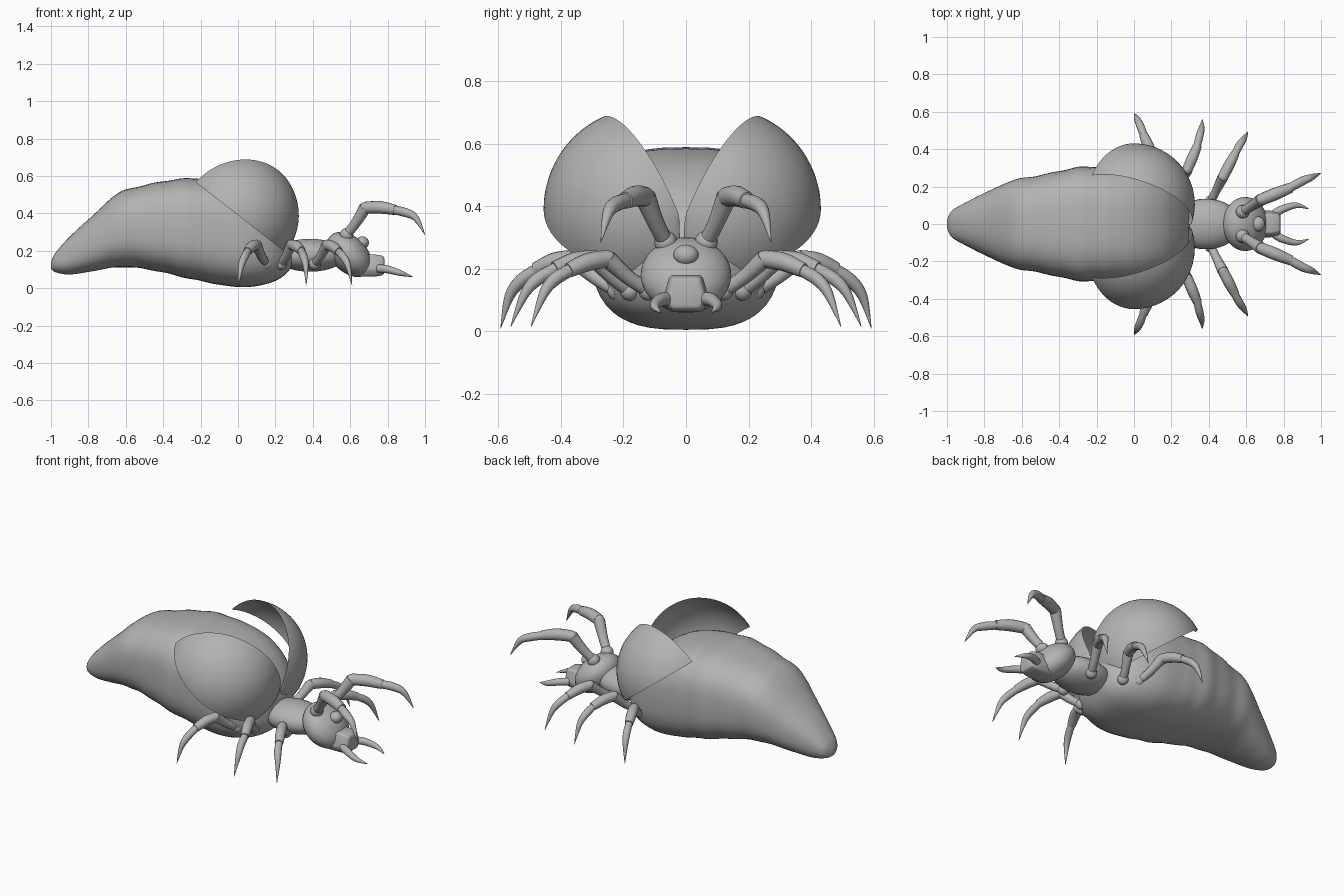
import bpy, bmesh, math
from mathutils import Vector, Matrix

cube = bpy.data.objects.get("Cube")
if cube:
    bpy.data.objects.remove(cube, do_unlink=True)

GREY = (0.45, 0.45, 0.45, 1)
mat = bpy.data.materials.new("plain grey")
mat.use_nodes = True
mat.diffuse_color = GREY
mat.node_tree.nodes["Principled BSDF"].inputs["Base Color"].default_value = GREY


def finish(bm, name, fix=True):
    """Turn a bmesh into a smooth grey object."""
    if fix:
        bmesh.ops.recalc_face_normals(bm, faces=bm.faces)
    mesh = bpy.data.meshes.new(name)
    bm.to_mesh(mesh)
    bm.free()
    mesh.materials.append(mat)
    ob = bpy.data.objects.new(name, mesh)
    bpy.context.collection.objects.link(ob)
    bpy.ops.object.select_all(action='DESELECT')
    ob.select_set(True)
    bpy.context.view_layer.objects.active = ob
    bpy.ops.object.shade_smooth_by_angle(angle=math.radians(50))


def skin(bm, rows, closed=True):
    """Bridge rows of points, capping the ends of closed rows."""
    vs = [[bm.verts.new(p) for p in row] for row in rows]
    n = len(vs[0])
    for a, b in zip(vs, vs[1:]):
        for i in range(n if closed else n - 1):
            j = (i + 1) % n
            bm.faces.new((a[i], a[j], b[j], b[i]))
    if closed:
        bm.faces.new(vs[0][::-1])
        bm.faces.new(vs[-1])


def spline(pts, t):
    """Catmull-Rom sample of a list of tuples, t from 0 to 1."""
    s = t * (len(pts) - 1)
    i = min(int(s), len(pts) - 2)
    f = s - i
    p = [Vector(pts[max(0, min(len(pts) - 1, i + k))]) for k in (-1, 0, 1, 2)]
    return 0.5 * (2 * p[1] + (p[2] - p[0]) * f + (2 * p[0] - 5 * p[1] + 4 * p[2] - p[3]) * f ** 2
                  + (3 * p[1] - p[0] - 3 * p[2] + p[3]) * f ** 3)


def tube(bm, pts, radii, steps=12, sides=14):
    """Round tapered tube through points."""
    rows = []
    for k in range(steps + 1):
        t = k / steps
        c = spline(pts, t)
        r = max(0.001, spline([(q, 0, 0) for q in radii], t).x)
        d = (spline(pts, min(1, t + 0.02)) - spline(pts, max(0, t - 0.02))).normalized()
        u = d.cross(Vector((0.3, 0.2, 0.93))).normalized()
        v = d.cross(u)
        rows.append([c + r * (math.cos(a) * u + math.sin(a) * v)
                     for a in (2 * math.pi * i / sides for i in range(sides))])
    skin(bm, rows)


def ball(bm, c, size, segs=32, tilt=0):
    new = bmesh.ops.create_uvsphere(bm, u_segments=segs, v_segments=segs // 2, radius=1)["verts"]
    bmesh.ops.scale(bm, vec=size, verts=new)
    bmesh.ops.rotate(bm, matrix=Matrix.Rotation(math.radians(tilt), 3, 'Y'), verts=new)
    bmesh.ops.translate(bm, vec=c, verts=new)


def ellipsoid(name, c, size, tilt=0):
    bm = bmesh.new()
    ball(bm, c, size, tilt=tilt)
    finish(bm, name)


# Abdomen: stations of x, bottom, top and half width
stations = [(-1, .105, .14, .02), (-.975, .085, .19, .07), (-.9, .073, .275, .115),
            (-.78, .09, .385, .175), (-.64, .112, .508, .235), (-.48, .1, .555, .265),
            (-.3, .06, .585, .303), (-.12, .022, .58, .305), (.03, .005, .545, .3),
            (.15, .022, .475, .265), (.23, .055, .39, .205), (.285, .11, .3, .12),
            (.3, .16, .24, .04)]
rows = []
for k in range(97):
    x, lo, hi, w = spline(stations, k / 96)
    # faint ring steps on the middle, fading toward both ends
    fade = max(0, min(1, (x + .75) * 6, (-.08 - x) * 6))
    ring = 1 + .009 * fade * math.sin(2 * math.pi * x / .165)
    # round tail, squarer section further forward
    power = .9 - .2 * max(0, min(1, (x + 1) / .6))
    mid, h = (lo + hi) / 2, (hi - lo) / 2 * ring
    row = []
    for i in range(48):
        a = 2 * math.pi * i / 48
        c, s = math.cos(a), math.sin(a)
        row.append((x, w * ring * math.copysign(abs(c) ** power, c),
                    mid + h * math.copysign(abs(s) ** power, s)))
    rows.append(row)
bm = bmesh.new()
skin(bm, rows)
finish(bm, "abdomen")

# Raised wing cases: lunes of a sphere, from rear tip to front hinge
axis = Vector((-.25, .17, .195)).normalized()


def across(v):
    v = Vector(v)
    return (v - axis * v.dot(axis)).normalized()


inner, outer = across((.267, 0, .19)), across((0, 1, 0))
centre = Vector((0, .118, .39))
for side, label in ((1, "left"), (-1, "right")):
    rows = []
    for k in range(33):
        a = math.pi * (.002 + .996 * k / 32)
        row = []
        for i in range(21):
            d = inner.slerp(outer, i / 20)
            p = centre + .325 * (axis * math.cos(a) + d * math.sin(a))
            row.append((p.x, side * max(p.y, .008) - .012, p.z))
        rows.append(row if side < 0 else row[::-1])
    bm = bmesh.new()
    skin(bm, rows, closed=False)
    bm.normal_update()
    middle = Vector((centre.x, side * centre.y, centre.z))
    if sum((f.calc_center_median() - middle).dot(f.normal) for f in bm.faces) < 0:
        bmesh.ops.reverse_faces(bm, faces=bm.faces)
    finish(bm, label + "_wing_case", fix=False)

# Thorax, head and forehead bump
ellipsoid("thorax", (.385, 0, .176), (.19, .135, .088))
ellipsoid("head", (.595, 0, .18), (.142, .145, .095), tilt=45)
ellipsoid("forehead_bump", (.664, 0, .243), (.036, .04, .034))

# Snout: trapezoid block with softened edges
bm = bmesh.new()
outline = [(-.052, .18), (.052, .18), (.074, .1), (.052, .062), (-.052, .062), (-.074, .1)]
skin(bm, [[(x, y * k, .12 + (z - .12) * k) for y, z in outline]
          for x, k in ((.64, 1), (.735, 1), (.782, .85))])
bmesh.ops.bevel(bm, geom=bm.edges[:], offset=.012, segments=3, affect='EDGES', profile=.5)
finish(bm, "snout")


# Limb: hip ball, two swollen segments and a curved claw
def limb(name, base, knee, ankle, bend, tip, side, r):
    pts = [Vector((p[0], p[1] * side, p[2])) for p in (base, knee, ankle, bend, tip)]
    b, k, a, c, t = pts
    bm = bmesh.new()
    ball(bm, b, (r * 1.15,) * 3, 16)
    ball(bm, k, (r * .95,) * 3, 16)
    tube(bm, [b, b.lerp(k, .5) + Vector((0, 0, -.008)), k], [r * .8, r * .85, r * 1.05])
    tube(bm, [k, k.lerp(a, .5) + Vector((0, 0, .008)), a], [r, r * 1.05, r * .85])
    tube(bm, [k.lerp(a, .93), a.lerp(c, .5) + Vector((0, side * .005, .008)), c, t],
         [r * .72, r * .75, r * .55, .001])
    finish(bm, name)


limbs = {
    "rear_leg": ((.15, .22, .13), (.1, .36, .232), (.05, .48, .197), (.015, .565, .11), (0, .592, .01), .028),
    "middle_leg": ((.23, .18, .13), (.285, .29, .232), (.34, .42, .2), (.362, .515, .12), (.365, .56, .015), .028),
    "front_leg": ((.41, .12, .13), (.475, .25, .232), (.54, .375, .195), (.588, .455, .12), (.61, .495, .015), .028),
    "antenna": ((.58, .065, .285), (.68, .13, .43), (.84, .195, .418), (.95, .25, .375), (1, .272, .285), .032),
}
for side, label in ((1, "left"), (-1, "right")):
    for name, (*pts, r) in limbs.items():
        limb(f"{label}_{name}", *pts, side, r)
    # Mandible
    bm = bmesh.new()
    path = [(.75, .055, .105), (.8, .082, .1), (.87, .1, .08), (.935, .08, .06)]
    tube(bm, [(x, y * side, z) for x, y, z in path], [.022, .021, .015, .001])
    finish(bm, label + "_mandible")
